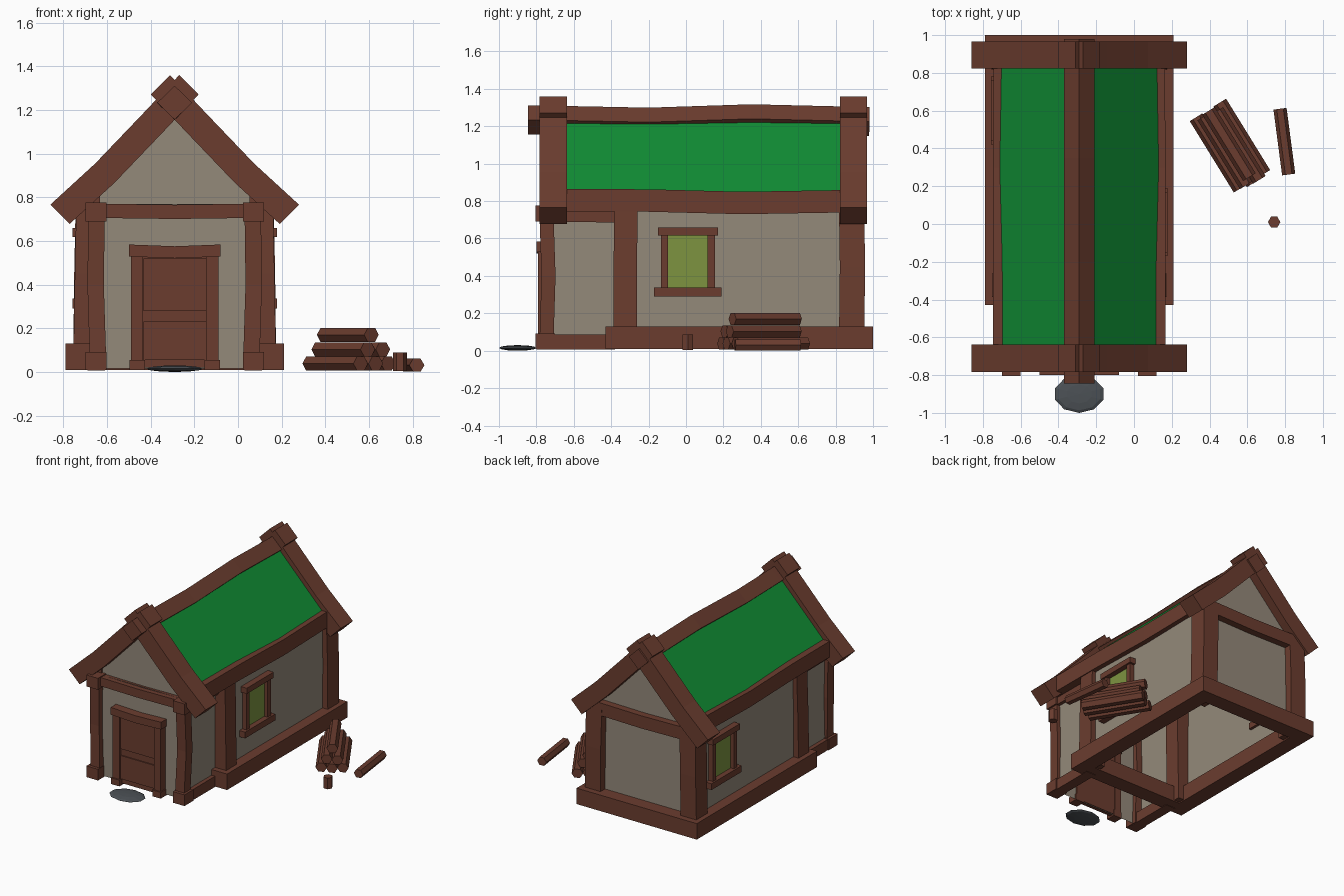
import bpy, bmesh, math
from mathutils import Vector

if "Cube" in bpy.data.objects:
    bpy.data.objects.remove(bpy.data.objects["Cube"])

CX = -0.29  # middle of the cottage


def material(name, rgb):
    m = bpy.data.materials.new(name)
    m.diffuse_color = (*rgb, 1)
    m.use_nodes = True
    m.node_tree.nodes["Principled BSDF"].inputs["Base Color"].default_value = m.diffuse_color
    return m


WOOD = material("brown wood", (0.147, 0.046, 0.028))
PLASTER = material("beige plaster", (0.296, 0.252, 0.195))
ROOF = material("green roof", (0.005, 0.262, 0.034))
GLASS = material("yellow green glass", (0.205, 0.296, 0.051))
STONE = material("grey stone", (0.072, 0.082, 0.092))

X, Y = (1, 0, 0), (0, 1, 0)


def finish(name, bm, mat):
    bmesh.ops.recalc_face_normals(bm, faces=bm.faces)
    me = bpy.data.meshes.new(name)
    bm.to_mesh(me)
    bm.free()
    me.materials.append(mat)
    ob = bpy.data.objects.new(name, me)
    bpy.context.collection.objects.link(ob)
    return ob


def beam(name, pts, a, b, side, mat=WOOD, turn=0, sides=4):
    """Bar along pts: size a along side and b across it (or a regular prism)."""
    pts = [Vector(p) for p in pts]
    t = (pts[-1] - pts[0]).normalized()
    u = Vector(side)
    u = (u - t * u.dot(t)).normalized()
    v = t.cross(u)
    if sides == 4 and not turn:
        ring = [(-a / 2, -b / 2), (a / 2, -b / 2), (a / 2, b / 2), (-a / 2, b / 2)]
    else:
        ring = [(a / 2 * math.cos(turn + k * math.tau / sides),
                 b / 2 * math.sin(turn + k * math.tau / sides)) for k in range(sides)]
    bm = bmesh.new()
    rows = [[bm.verts.new(p + u * i + v * j) for i, j in ring] for p in pts]
    for r0, r1 in zip(rows, rows[1:]):
        for k in range(sides):
            n = (k + 1) % sides
            bm.faces.new((r0[k], r0[n], r1[n], r1[k]))
    bm.faces.new(rows[0])
    bm.faces.new(rows[-1])
    return finish(name, bm, mat)


def box(name, x0, x1, y0, y1, z0, z1, mat=WOOD):
    return beam(name, [((x0 + x1) / 2, (y0 + y1) / 2, z) for z in (z0, z1)],
                x1 - x0, y1 - y0, X, mat)


def sheet(name, pts, mat):
    bm = bmesh.new()
    bm.faces.new([bm.verts.new(p) for p in pts])
    return finish(name, bm, mat)


# Walls and roof sides, mirrored about the ridge
for s, tag in ((-1, "left"), (1, "right")):
    def at(d):
        return CX + s * d

    def wall(name, d, y0, y1, z0, z1):
        x = at(d)
        sheet(name, [(x, y0, z0), (x, y1, z0), (x, y1, z1), (x, y0, z1)], PLASTER)

    wall(tag + "_porch_wall", 0.37, -0.735, -0.33, 0.02, 0.78)
    wall(tag + "_main_wall", 0.42, -0.33, 0.9, 0.06, 0.8)
    sheet(tag + "_roof", [(at(0.435), -0.71, 0.835), (at(0.435), 0.9, 0.835),
                          (at(0.04), 0.9, 1.24), (at(0.04), -0.71, 1.24)], ROOF)

    # Eave beams, sills and side rails
    beam(tag + "_eave_beam", [(at(0.40), -0.72, 0.805), (at(0.40), -0.2, 0.803),
                              (at(0.40), 0.3, 0.79), (at(0.395), 0.9, 0.80)], 0.115, 0.12, X)
    beam(tag + "_sill", [(at(0.44), -0.43, 0.07), (at(0.44), 1.0, 0.07)], 0.12, 0.12, X)
    beam(tag + "_porch_rail", [(at(0.36), -0.74, 0.72), (at(0.36), -0.33, 0.715)], 0.07, 0.06, X)
    beam(tag + "_porch_sill", [(at(0.36), -0.8, 0.047), (at(0.36), -0.38, 0.047)], 0.08, 0.08, X)

    # Posts
    beam(tag + "_middle_post", [(at(0.40), -0.325, 0.02), (at(0.392), -0.325, 0.45),
                                (at(0.385), -0.32, 0.79)], 0.13, 0.125, X)
    beam(tag + "_back_post", [(at(0.40), 0.885, 0.02), (at(0.395), 0.89, 0.45),
                              (at(0.388), 0.885, 0.79)], 0.13, 0.135, X)
    beam(tag + "_front_post", [(at(0.352), -0.745, 0.08), (at(0.362), -0.735, 0.4),
                               (at(0.358), -0.745, 0.7)], 0.075, 0.075, X)
    for part, z0, z1 in (("foot", 0.008, 0.092), ("cap", 0.69, 0.776)):
        box(tag + "_front_post_" + part, at(0.36) - 0.048, at(0.36) + 0.048,
            -0.805, -0.7, z0, z1)

    # Gable boards crossing at the ridge
    for end, y in (("front", -0.71), ("back", 0.895)):
        beam(f"{tag}_{end}_gable_board",
             [(at(0.525), y, 0.722), (at(0.32), y, 0.91), (at(0.1), y, 1.14),
              (at(-0.065), y, 1.315)], 0.145, 0.125, Y)

    # Window with frame
    yc = 0.01 if s > 0 else 0.6
    xa, xb = sorted((at(0.40), at(0.455)))
    xg = sorted((at(0.415), at(0.428)))
    box(tag + "_window_pane", *xg, yc - 0.11, yc + 0.11, 0.33, 0.62, GLASS)
    for e in (-1, 1):
        box(tag + "_window_jamb", xa, xb, yc + e * 0.125 - 0.019, yc + e * 0.125 + 0.019,
            0.33, 0.62)
    xa, xb = sorted((at(0.40), at(0.468)))
    box(tag + "_window_head", xa, xb, yc - 0.16, yc + 0.16, 0.617, 0.66)
    box(tag + "_window_ledge", xa, xb, yc - 0.18, yc + 0.18, 0.29, 0.337)

# Ridge beam, diamond section with a gentle wave
beam("ridge_beam", [(CX, -0.845, 1.233), (CX, -0.6, 1.23), (CX, -0.2, 1.222),
                    (CX, 0.35, 1.24), (CX, 0.98, 1.225)], 0.16, 0.155, X, turn=math.tau)

# End walls, gables and cross beams
for end, y, d, yg in (("front", -0.735, 0.37, -0.71), ("back", 0.9, 0.42, 0.9)):
    sheet(end + "_wall", [(CX - d, y, 0.015), (CX + d, y, 0.015),
                          (CX + d, y, 0.77), (CX - d, y, 0.77)], PLASTER)
    sheet(end + "_gable", [(CX - 0.43, yg, 0.76), (CX + 0.43, yg, 0.76), (CX, yg, 1.2)], PLASTER)
beam("front_cross_beam", [(CX - 0.36, -0.735, 0.738), (CX, -0.735, 0.733),
                          (CX + 0.36, -0.735, 0.738)], 0.075, 0.065, Y)
beam("back_cross_beam", [(CX - 0.39, 0.9, 0.75), (CX, 0.9, 0.743),
                         (CX + 0.39, 0.9, 0.75)], 0.105, 0.095, Y)
box("back_sill", CX - 0.5, CX + 0.5, 0.88, 1.0, 0.01, 0.13)
box("middle_sill", CX - 0.5, CX + 0.5, -0.43, -0.31, 0.01, 0.13)

# Door
box("door", CX - 0.15, CX + 0.15, -0.768, -0.73, 0.02, 0.53)
for name, z0, z1 in (("door_upper_panel", 0.28, 0.52), ("door_lower_panel", 0.055, 0.23)):
    box(name, CX - 0.143, CX + 0.143, -0.776, -0.768, z0, z1)
for s in (-1, 1):
    xc = CX + s * 0.172
    box("door_jamb", xc - 0.028, xc + 0.028, -0.79, -0.725, 0.03, 0.53)
    box("door_jamb_foot", xc - 0.035, xc + 0.035, -0.8, -0.725, 0.008, 0.055)
beam("door_lintel", [(CX - 0.21, -0.762, 0.556), (CX, -0.762, 0.548),
                     (CX + 0.21, -0.762, 0.556)], 0.076, 0.055, Y)

# Doorstep stone
bm = bmesh.new()
bmesh.ops.create_uvsphere(bm, u_segments=10, v_segments=6, radius=1)
for v in bm.verts:
    v.co = (CX + v.co.x * 0.135, -0.9 + v.co.y * 0.1, 0.015 + v.co.z * 0.015)
finish("doorstep_stone", bm, STONE)

# Log pile, loose log and chopping block
axis = Vector((0.525, -0.85, 0)).normalized()
across = Vector((0.85, 0.525, 0)).normalized()
for row, (count, z, shift) in enumerate(((3, 0.038, 0.0), (2, 0.103, 0.01), (1, 0.17, -0.01))):
    for k in range(count):
        c = Vector((0.508, 0.415, z)) + across * (k - (count - 1) / 2) * 0.074
        c += axis * (shift + 0.012 * (k % 2))
        half = 0.222 - 0.008 * row
        beam("stacked_log", [c - axis * half, c + axis * half], 0.078, 0.074, across, sides=6)
beam("loose_log", [(0.773, 0.61, 0.031), (0.819, 0.262, 0.031)], 0.07, 0.068, X, sides=6)
beam("chopping_block", [(0.742, 0.01, 0.005), (0.742, 0.01, 0.088)], 0.066, 0.066, X, sides=6)
